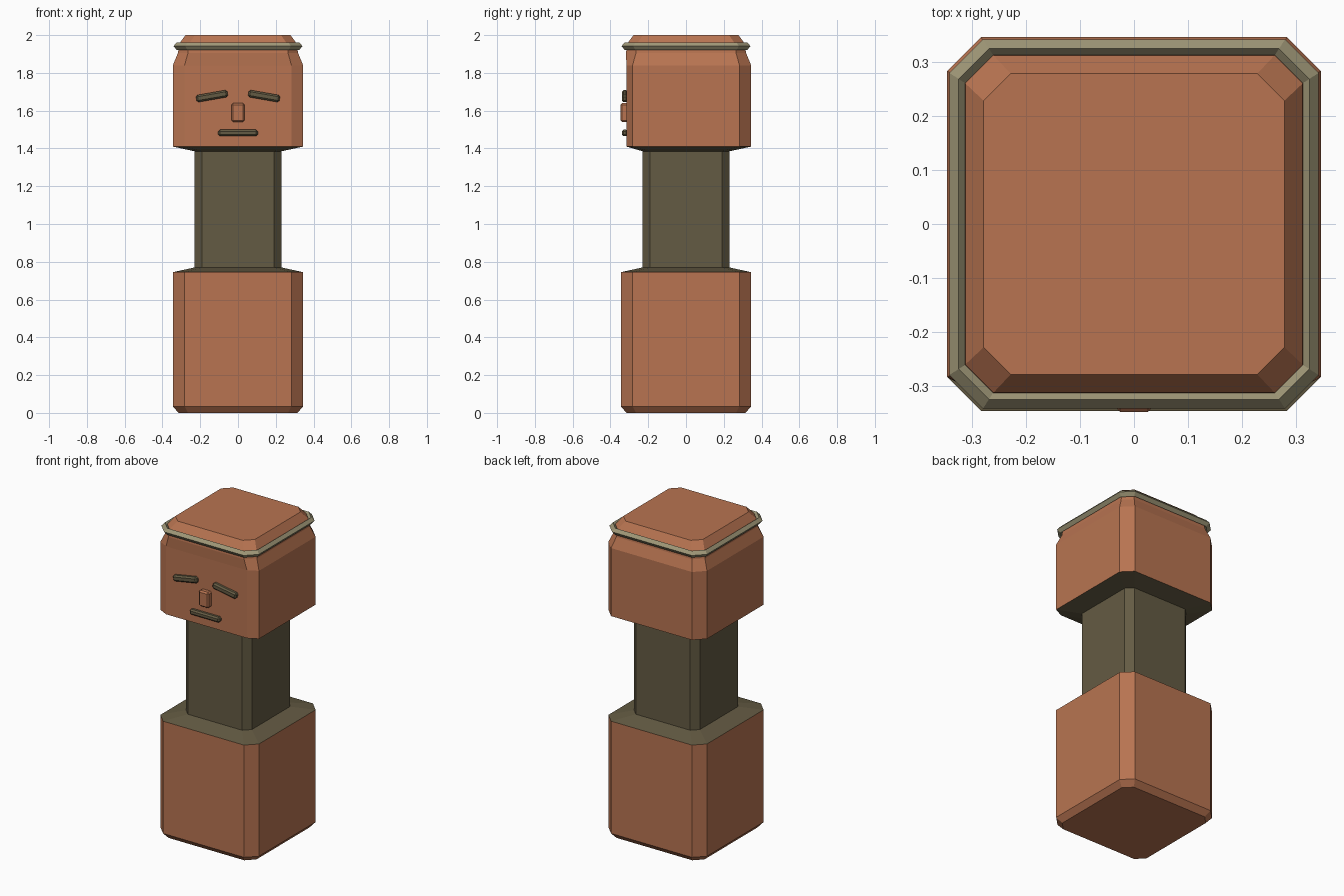
import bpy
import bmesh
from math import radians
from mathutils import Matrix

cube = bpy.data.objects.get("Cube")
if cube:
    bpy.data.objects.remove(cube)


def srgb(*rgb):
    return [(c / 255 / 12.92) if c < 11 else ((c / 255 + 0.055) / 1.055) ** 2.4 for c in rgb] + [1]


def material(name, color):
    m = bpy.data.materials.new(name)
    m.use_nodes = True
    m.diffuse_color = color
    m.node_tree.nodes["Principled BSDF"].inputs["Base Color"].default_value = color
    return m


CLAY = material("clay brown", srgb(184, 116, 81))
OLIVE = material("dark olive", srgb(100, 91, 67))
KHAKI = material("khaki", srgb(160, 152, 120))


def finish(bm, name, mat):
    bmesh.ops.recalc_face_normals(bm, faces=bm.faces)
    mesh = bpy.data.meshes.new(name)
    bm.to_mesh(mesh)
    bm.free()
    mesh.materials.append(mat)
    obj = bpy.data.objects.new(name, mesh)
    bpy.context.collection.objects.link(obj)
    return obj


def octagon(bm, z, half, cut, front=None):
    """Square ring with cut corners; front optionally pulls in the -y side."""
    f = half if front is None else front
    i = half - cut
    pts = [(i, -f), (half, -i), (half, i), (i, half), (-i, half), (-half, i), (-half, -i), (-i, -f)]
    return [bm.verts.new((x, y, z)) for x, y in pts]


def loft(name, mat, sections, caps=True, closed=False):
    bm = bmesh.new()
    rings = [octagon(bm, *s) for s in sections]
    pairs = list(zip(rings, rings[1:])) + ([(rings[-1], rings[0])] if closed else [])
    for a, b in pairs:
        for k in range(8):
            n = (k + 1) % 8
            bm.faces.new((a[k], a[n], b[n], b[k]))
    if caps:
        bm.faces.new(rings[0])
        bm.faces.new(rings[-1])
    return finish(bm, name, mat)


def block(name, mat, center, size, tilt=0, bevel=0.009):
    bm = bmesh.new()
    bmesh.ops.create_cube(bm, size=1, matrix=Matrix.Diagonal((*size, 1)))
    bmesh.ops.bevel(bm, geom=bm.edges[:], offset=bevel, segments=1, affect="EDGES")
    bm.transform(Matrix.Translation(center) @ Matrix.Rotation(radians(tilt), 4, "Y"))
    return finish(bm, name, mat)


# Lower block, open on top where the neck flange covers it
base = loft("base", CLAY, [(0, 0.315, 0.05), (0.035, 0.345, 0.062), (0.745, 0.345, 0.062)])

# Neck with sloping flanges that meet the base and the head
loft("neck", OLIVE, [(0.745, 0.345, 0.062), (0.77, 0.23, 0.04),
                     (1.385, 0.23, 0.04), (1.41, 0.345, 0.062, 0.315)], caps=False)

# Head with a shallow face side and a pinched top
loft("head", CLAY, [(1.41, 0.345, 0.062, 0.315), (1.84, 0.345, 0.062, 0.315),
                    (1.905, 0.318, 0.053), (1.955, 0.311, 0.052), (2.0, 0.278, 0.05)])

# Headband with a diamond cross-section
loft("headband", KHAKI, [(1.92, 0.324, 0.056), (1.942, 0.341, 0.062),
                         (1.962, 0.324, 0.056), (1.942, 0.307, 0.05)], caps=False, closed=True)

# Face
for side, x in (("left", 1), ("right", -1)):
    block(side + "_brow", OLIVE, (0.138 * x, -0.324, 1.677), (0.168, 0.032, 0.038), tilt=10 * x)
block("nose", CLAY, (0, -0.325, 1.59), (0.07, 0.044, 0.1))
block("mouth", OLIVE, (0, -0.324, 1.482), (0.21, 0.032, 0.034))
